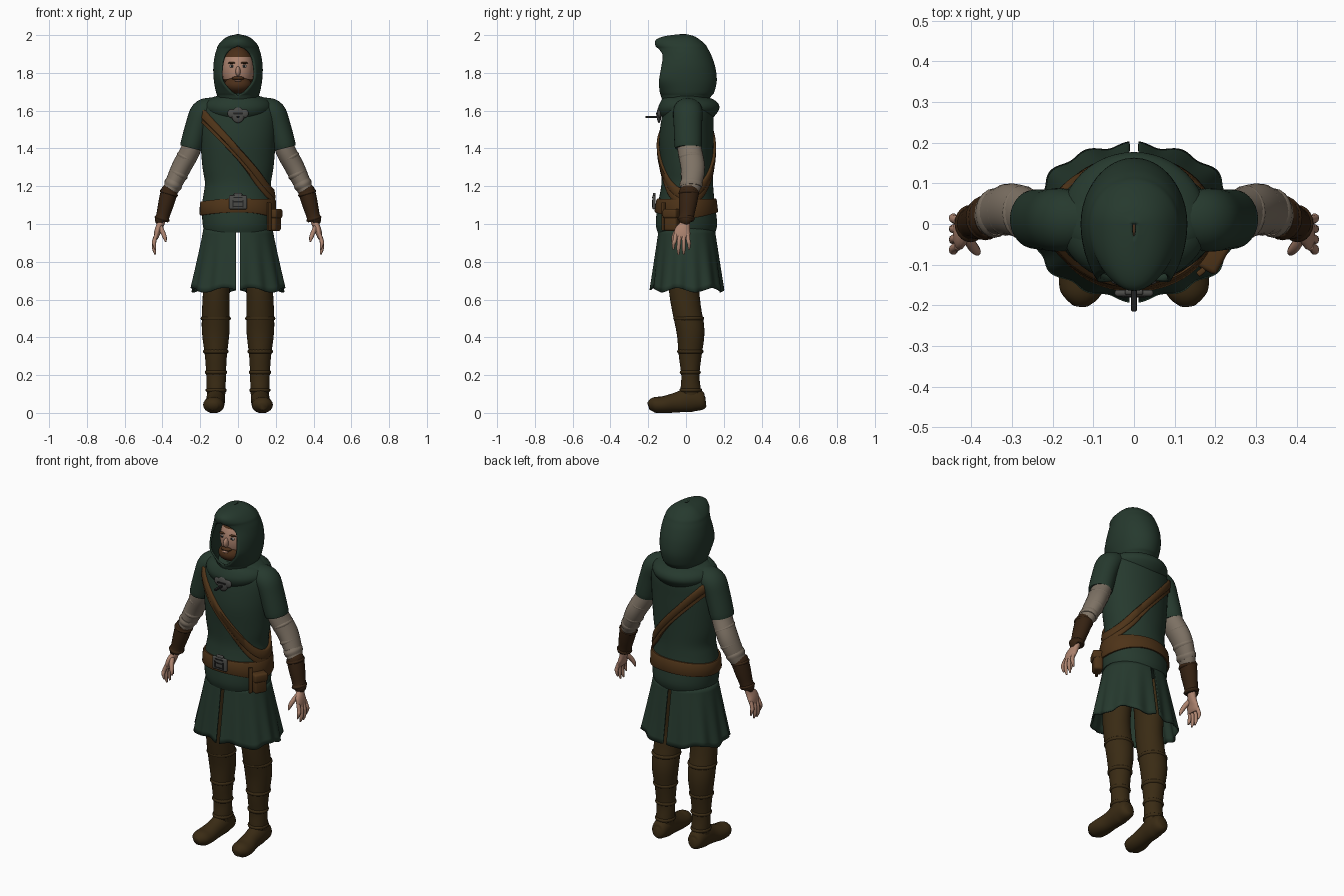
import bpy, bmesh, math
from mathutils import Vector, Matrix

cube = bpy.data.objects.get("Cube")
if cube:
    bpy.data.objects.remove(cube)
made = []


def material(name, r, g, b):
    m = bpy.data.materials.new(name)
    m.use_nodes = True
    m.diffuse_color = (r, g, b, 1)
    m.node_tree.nodes["Principled BSDF"].inputs["Base Color"].default_value = (r, g, b, 1)
    return m


green = material("forest green cloth", .019, .041, .027)
leg_brown = material("dark brown hose", .042, .024, .007)
leather = material("belt leather", .075, .033, .009)
bracer_brown = material("bracer leather", .036, .016, .006)
linen = material("linen sleeve", .21, .17, .13)
skin = material("skin", .42, .23, .16)
hair = material("brown hair", .07, .028, .01)
metal = material("worn metal", .07, .07, .065)
dark = material("dark iron", .015, .015, .015)
white = material("eye white", .4, .38, .35)


def finish(name, bm, mat, mirror=False, thick=0):
    bmesh.ops.remove_doubles(bm, verts=bm.verts, dist=1e-5)
    bmesh.ops.recalc_face_normals(bm, faces=bm.faces)
    me = bpy.data.meshes.new(name)
    bm.to_mesh(me)
    bm.free()
    me.materials.append(mat)
    ob = bpy.data.objects.new(name, me)
    bpy.context.collection.objects.link(ob)
    if thick:
        mod = ob.modifiers.new("thickness", "SOLIDIFY")
        mod.thickness, mod.offset = thick, 0
    if mirror:
        ob.modifiers.new("mirror", "MIRROR")
    made.append(ob)
    return ob


def loft(name, rings, mat, wrap=True, loop=False, caps=True, **kw):
    """Bridge a list of equal rings of points."""
    bm = bmesh.new()
    vs = [[bm.verts.new(p) for p in ring] for ring in rings]
    n, rows = len(vs[0]), len(vs)
    for i in range(rows if loop else rows - 1):
        a, b = vs[i], vs[(i + 1) % rows]
        for j in range(n if wrap else n - 1):
            k = (j + 1) % n
            bm.faces.new((a[j], a[k], b[k], b[j]))
    if caps and wrap and not loop:
        bm.faces.new(vs[0])
        bm.faces.new(vs[-1])
    return finish(name, bm, mat, **kw)


def dense(rows, k=4):
    """Catmull-Rom interpolation between rows of numbers."""
    out = []
    for i in range(len(rows) - 1):
        p = [rows[max(0, min(len(rows) - 1, i + d))] for d in (-1, 0, 1, 2)]
        for s in range(k):
            u = s / k
            out.append([.5 * (2 * b + (c - a) * u + (2 * a - 5 * b + 4 * c - d) * u * u
                              + (3 * b - a - 3 * c + d) * u ** 3) for a, b, c, d in zip(*p)])
    return out + [list(rows[-1])]


def tube(name, rows, mat, n=20, k=4, floor=-1, **kw):
    """Rows of x, y, z, half-width, half-depth along a limb."""
    rows = dense(rows, k)
    pts = [Vector(r[:3]) for r in rows]
    rings = []
    for i, r in enumerate(rows):
        t = (pts[min(i + 1, len(pts) - 1)] - pts[max(i - 1, 0)]).normalized()
        v = t.cross(Vector((1, 0, 0))).normalized()
        u = v.cross(t)
        ring = [pts[i] + u * r[3] * math.cos(a) + v * r[4] * math.sin(a)
                for a in (2 * math.pi * j / n for j in range(n))]
        rings.append([(p.x, p.y, max(p.z, floor)) for p in ring])
    return loft(name, rings, mat, **kw)


def oval(t, z, rx, yf, yb):
    """Point on a body section, t = 0 at the front and pi at the back."""
    return (rx * math.sin(t), -math.cos(t) * (yf if math.cos(t) > 0 else yb), z)


def body(name, rows, mat, n=48, **kw):
    ring = [2 * math.pi * j / n for j in range(n)]
    return loft(name, [[oval(t, *r) for t in ring] for r in rows], mat, **kw)


def ball(name, c, r, mat, **kw):
    bm = bmesh.new()
    bmesh.ops.create_uvsphere(bm, u_segments=24, v_segments=16, radius=1,
                              matrix=Matrix.Translation(c) @ Matrix.Diagonal((*r, 1)))
    return finish(name, bm, mat, **kw)


def box(name, c, size, mat, bevel=0, turn=0):
    bm = bmesh.new()
    bmesh.ops.create_cube(bm, size=1, matrix=Matrix.Translation(c) @ Matrix.Rotation(turn, 4, 'Z')
                          @ Matrix.Diagonal((*size, 1)))
    if bevel:
        bmesh.ops.bevel(bm, geom=bm.edges[:], offset=bevel, segments=3, affect='EDGES', profile=.5)
    return finish(name, bm, mat)


# Tunic: z, half-width, front depth, back depth
torso = dense([(.955, .178, .15, .155), (1.0, .187, .16, .165), (1.09, .192, .152, .155),
               (1.16, .182, .138, .147), (1.22, .175, .13, .143), (1.3, .188, .133, .143),
               (1.42, .198, .142, .145), (1.5, .203, .138, .145), (1.58, .205, .125, .145),
               (1.63, .19, .11, .13), (1.665, .15, .09, .11), (1.68, .1, .08, .09)])
body("tunic", torso, green)
body("cowl", dense([(1.56, .14, .125, .14), (1.585, .168, .142, .162), (1.615, .182, .147, .177),
                    (1.645, .172, .136, .165), (1.668, .135, .12, .125), (1.665, .1, .1, .1)]), green)

# Hood: z, half-width, front, back, half-angle of the face opening
hood = []
for z, rx, yf, yb, gap in dense([(1.64, .1, .115, .1, 0), (1.68, .105, .128, .13, 0),
                                 (1.7, .112, .135, .145, .3), (1.76, .123, .14, .158, .72),
                                 (1.83, .126, .128, .15, .72), (1.89, .118, .12, .13, .62),
                                 (1.925, .108, .138, .112, .35), (1.945, .1, .157, .1, 0),
                                 (1.972, .076, .155, .07, 0), (1.99, .046, .11, .04, 0),
                                 (2.0, .004, .03, .0, 0)]):
    gap = max(gap, 0)
    hood.append([oval(gap + (2 * math.pi - 2 * gap) * j / 48, z, rx, yf / math.cos(gap), yb)
                 for j in range(49)])
loft("hood", hood, green, wrap=False, thick=.01)

# Head, beard and face
head = ball("head", (0, -.015, 1.815), (.085, .095, .125), skin)
head.data.materials.append(hair)
for f in head.data.polygons:
    f.material_index = int(f.center.z > 1.885 or f.center.z < 1.76 or f.center.y > 0)
ball("beard", (0, -.06, 1.737), (.072, .07, .047), hair)
ball("moustache", (0, -.11, 1.772), (.034, .018, .01), hair)
ball("lips", (0, -.121, 1.758), (.018, .01, .005), skin)
ball("nose", (0, -.11, 1.808), (.013, .022, .027), skin)
ball("eyes", (.031, -.098, 1.835), (.014, .008, .008), white, mirror=True)
ball("irises", (.031, -.104, 1.835), (.006, .004, .006), dark, mirror=True)
ball("eyebrows", (.033, -.098, 1.853), (.021, .01, .005), hair, mirror=True)

# Pleated skirt halves, split at the front and back
skirt = []
for i in range(13):
    f = i / 12
    row = []
    for j in range(121):
        t = math.pi * j / 120
        w = 1 + f * (.028 * math.cos(14 * t) + .022 * math.cos(5 * t + 1))
        x, y, z = oval(t, .975 - .325 * f, .168 + .067 * f, .14 + .042 * f, .148 + .048 * f)
        row.append((.011 + x * w, y * w, z + f * .012 * math.sin(6 * t)))
    skirt.append(row)
loft("skirt", skirt, green, wrap=False, mirror=True, thick=.008)

# Legs and boots: x, y, z, half-width, half-depth
leg = [(.1, 0, .95, .08, .1), (.11, -.005, .8, .076, .09), (.114, -.01, .66, .071, .081),
       (.117, .003, .55, .073, .077), (.118, .024, .43, .073, .074), (.117, .022, .3, .058, .06),
       (.116, .023, .2, .052, .048), (.116, .025, .12, .05, .054), (.117, .03, .06, .045, .055)]
tube("legs", leg, leg_brown, n=28, mirror=True)
tube("shoes", [(.118, .105, .06, .018, .025), (.118, .088, .06, .042, .046), (.118, .03, .07, .05, .065),
               (.121, -.05, .055, .048, .053), (.128, -.12, .043, .056, .045),
               (.13, -.17, .042, .05, .04), (.132, -.198, .035, .022, .02)],
     leg_brown, floor=0, mirror=True)
for i, z in enumerate((.5, .325, .215, .12)):
    x, y, _, a, b = min(dense(leg), key=lambda r: abs(r[2] - z))
    tube(f"boot_wrap_{i + 1}", [(x, y, z + d, a + e, b + e) for d, e in
                                ((.012, -.004), (.005, .005), (-.005, .005), (-.012, -.004))],
         leg_brown, k=2, mirror=True)

# Arms
tube("tunic_sleeves", [(.1, .01, 1.615, .05, .05), (.14, .01, 1.612, .058, .07), (.185, .01, 1.59, .067, .078),
                       (.215, .01, 1.52, .063, .075), (.246, .012, 1.41, .061, .072),
                       (.245, .012, 1.412, .052, .062)], green, n=28, mirror=True)
tube("linen_sleeves", [(.23, .012, 1.46, .05, .06), (.252, .02, 1.39, .053, .064), (.3, .036, 1.3, .052, .064),
                       (.338, .03, 1.22, .046, .056), (.366, .015, 1.16, .038, .046)],
     linen, n=24, mirror=True)
for i, (x, y, z) in enumerate(((.274, .028, 1.35), (.315, .035, 1.265), (.343, .027, 1.21))):
    tube(f"sleeve_fold_{i + 1}", [(x + d * .5, y, z - d, r, r + .012) for d, r in
                                  ((-.016, .044), (0, .055 - i * .003), (.016, .044))], linen, mirror=True)
tube("bracers", [(.36, .017, 1.18, .04, .046), (.364, .016, 1.17, .045, .052), (.38, .01, 1.11, .042, .048),
                 (.396, .004, 1.05, .036, .04), (.404, 0, 1.02, .037, .04), (.404, 0, 1.015, .03, .03)],
     bracer_brown, mirror=True)
for i, (x, y, z, r) in enumerate(((.366, .015, 1.163, .047), (.402, .001, 1.028, .038))):
    tube(f"bracer_rim_{i + 1}", [(x + d * .3, y, z - d, r + e, r + e + .005) for d, e in
                                 ((-.01, -.004), (0, .003), (.01, -.004))], bracer_brown, mirror=True)

# Hands
tube("palms", [(.402, 0, 1.035, .024, .026), (.41, -.006, 1.0, .02, .028), (.424, -.018, .965, .018, .042),
               (.432, -.022, .935, .014, .042), (.434, -.023, .92, .008, .034)], skin, mirror=True)
for i, (tip, low) in enumerate(((-.066, .865), (-.04, .838), (-.012, .84), (.016, .865))):
    root = -.054 + .021 * i
    tube(f"finger_{i + 1}", [(.432, root, .945, .01, .011), (.443, (root + tip) / 2, .91, .011, .011),
                             (.444, tip, low + .03, .01, .01), (.437, tip, low, .004, .005)],
         skin, n=10, mirror=True)
tube("thumbs", [(.415, -.02, .99, .014, .016), (.4, -.05, .96, .013, .014), (.388, -.066, .93, .011, .011),
                (.382, -.072, .905, .004, .005)], skin, n=10, mirror=True)


# Belt and shoulder straps hug the tunic
def on_tunic(t, z, off):
    i = max(i for i, r in enumerate(torso[:-1]) if r[0] <= z or i == 0)
    a, b = torso[i], torso[i + 1]
    f = (z - a[0]) / (b[0] - a[0])
    rx, yf, yb = (p + (q - p) * f + off for p, q in zip(a[1:], b[1:]))
    return oval(t, z, rx, yf, yb)


def strap(name, height, half, mat, off):
    rings = []
    for j in range(80):
        t = 2 * math.pi * j / 80
        z, h = height(t), half(t)
        rings.append([on_tunic(t, z + d * h, o) for d, o in
                      ((-1, -.01), (1, -.01), (1, off), (.8, off + .004), (-.8, off + .004), (-1, off))])
    loft(name, rings, mat, loop=True)


strap("belt", lambda t: 1.09 + .008 * math.cos(2 * t),
      lambda t: .037 + .015 * max(0, math.sin(t)) ** 3, leather, .008)
strap("shoulder_strap", lambda t: 1.385 - .225 * math.sin(t), lambda t: .026, leather, .01)
strap("second_strap", lambda t: 1.35 - .22 * math.sin(t),
      lambda t: .014 + .018 * max(0, math.sin(t)), leather, .006)

# Pouch on the left hip
box("pouch", (.192, -.075, 1.015), (.05, .075, .105), leather, .014, -.5)
box("pouch_flap", (.195, -.078, 1.055), (.056, .082, .05), leather, .012, -.5)
box("pouch_strap", (.165, -.118, 1.04), (.022, .014, .15), leather, .004, .7)

# Buckle and brooch
box("buckle", (0, -.17, 1.115), (.095, .016, .075), metal, .007)
box("buckle_crest", (0, -.168, 1.15), (.045, .014, .03), metal, .006)
for z in (1.092, 1.118, 1.14):
    box("buckle_bar", (0, -.178, z), (.05, .006, .006), dark)
for x in (-.026, .026):
    box("buckle_post", (x, -.178, 1.108), (.006, .006, .04), dark)
ball("brooch", (0, -.143, 1.577), (.035, .012, .042), metal)
ball("brooch_wings", (.03, -.141, 1.585), (.026, .01, .024), metal, mirror=True)
box("brooch_bar", (0, -.156, 1.585), (.05, .006, .008), dark)
box("brooch_pin", (0, -.178, 1.567), (.014, .074, .012), dark, .003)

# Smooth shading with crisp edges
bpy.ops.object.select_all(action='DESELECT')
for ob in made:
    ob.select_set(True)
bpy.context.view_layer.objects.active = made[0]
bpy.ops.object.shade_smooth_by_angle(angle=math.radians(50))
